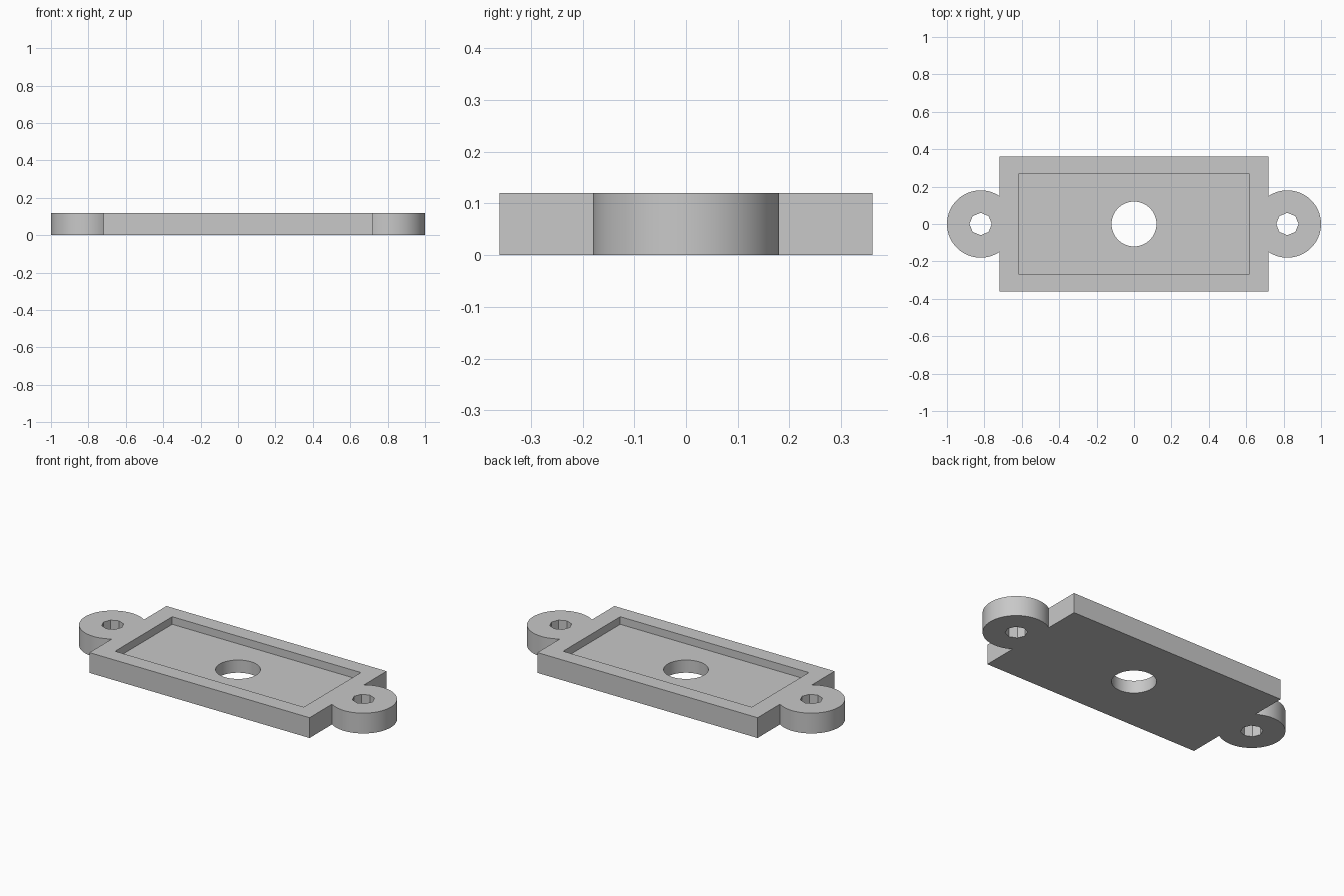
import bpy, bmesh, math

if "Cube" in bpy.data.objects:
    bpy.data.objects.remove(bpy.data.objects["Cube"])

HEIGHT = 0.12
HALF_X, HALF_Y = 0.72, 0.36      # rectangular tray
EAR_X, EAR_R = 0.82, 0.18        # mounting ears
FLOOR = 0.075                    # height of the recess floor

grey = bpy.data.materials.new("light grey")
grey.diffuse_color = (0.58, 0.58, 0.58, 1)
grey.use_nodes = True
grey.node_tree.nodes["Principled BSDF"].inputs["Base Color"].default_value = grey.diffuse_color


def prism(name, outline, z0, z1):
    """Extrude a flat outline from z0 to z1."""
    bm = bmesh.new()
    face = bm.faces.new([bm.verts.new((x, y, z0)) for x, y in outline])
    top = bmesh.ops.extrude_face_region(bm, geom=[face])["geom"]
    verts = [v for v in top if isinstance(v, bmesh.types.BMVert)]
    bmesh.ops.translate(bm, verts=verts, vec=(0, 0, z1 - z0))
    bmesh.ops.recalc_face_normals(bm, faces=bm.faces)
    mesh = bpy.data.meshes.new(name)
    bm.to_mesh(mesh)
    bm.free()
    mesh.materials.append(grey)
    obj = bpy.data.objects.new(name, mesh)
    bpy.context.collection.objects.link(obj)
    return obj


def circle(cx, r, n):
    return [(cx + r * math.cos(2 * math.pi * i / n),
             r * math.sin(2 * math.pi * i / n)) for i in range(n)]


# Plate outline: rectangle with a round ear on each short side
reach = math.acos((HALF_X - EAR_X) / EAR_R)
steps = 56
arc = [-reach + 2 * reach * i / steps for i in range(steps + 1)]
half = [(HALF_X, -HALF_Y)]
half += [(EAR_X + EAR_R * math.cos(a), EAR_R * math.sin(a)) for a in arc]
half += [(HALF_X, HALF_Y)]
plate = prism("mounting_plate", half + [(-x, -y) for x, y in half], 0, HEIGHT)

# Recess, centre hole and the two screw holes
rx, ry = 0.617, 0.267
cutters = [
    prism("recess_cutter", [(-rx, -ry), (rx, -ry), (rx, ry), (-rx, ry)], FLOOR, 0.3),
    prism("centre_hole_cutter", circle(0, 0.12, 64), -0.1, 0.4),
    prism("left_screw_hole_cutter", circle(-EAR_X, 0.06, 8), -0.1, 0.4),
    prism("right_screw_hole_cutter", circle(EAR_X, 0.06, 8), -0.1, 0.4),
]
bpy.context.view_layer.objects.active = plate
for cutter in cutters:
    cutter.hide_render = True
    cut = plate.modifiers.new(cutter.name, "BOOLEAN")
    cut.operation, cut.solver, cut.object = "DIFFERENCE", "EXACT", cutter
    bpy.ops.object.modifier_apply(modifier=cut.name)
    bpy.data.objects.remove(cutter)

# Smooth the round walls, keep the edges and octagonal holes crisp
bpy.ops.object.select_all(action="DESELECT")
plate.select_set(True)
bpy.ops.object.shade_smooth_by_angle(angle=math.radians(30))
